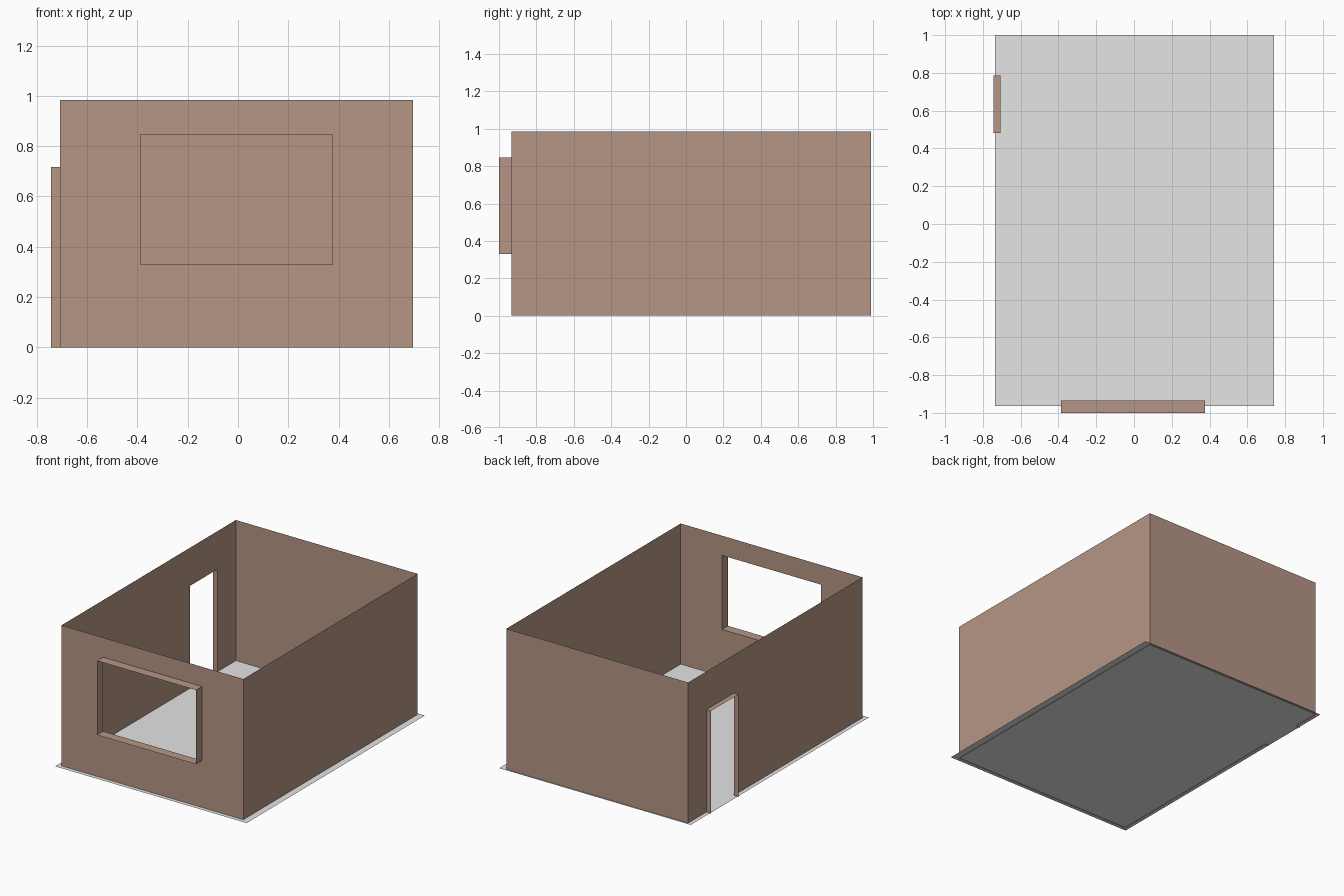
import bpy, bmesh

if "Cube" in bpy.data.objects:
    bpy.data.objects.remove(bpy.data.objects["Cube"])


def material(name, rgb):
    m = bpy.data.materials.new(name)
    m.diffuse_color = (*rgb, 1)
    m.use_nodes = True
    m.node_tree.nodes["Principled BSDF"].inputs["Base Color"].default_value = m.diffuse_color
    return m


BROWN = material("clay brown", (0.468, 0.305, 0.238))
GREY = material("light grey", (0.78, 0.78, 0.78))

# Room extents
X0, X1 = -0.708, 0.695
Y0, Y1 = -0.934, 0.988
TOP = 0.984


def make(name, quads, mat):
    """One object from a list of four-corner faces, welded together."""
    bm = bmesh.new()
    for q in quads:
        bm.faces.new([bm.verts.new(p) for p in q])
    bmesh.ops.remove_doubles(bm, verts=bm.verts, dist=1e-5)
    me = bpy.data.meshes.new(name)
    bm.to_mesh(me)
    bm.free()
    me.materials.append(mat)
    ob = bpy.data.objects.new(name, me)
    bpy.context.collection.objects.link(ob)
    return ob


def wall(name, a0, a1, place, hole=None):
    """Thin sheet wall; hole = (a_min, a_max, z_min, z_max) is left open."""
    us, vs = [a0, a1], [0, TOP]
    if hole:
        us = sorted({a0, a1, hole[0], hole[1]})
        vs = sorted({0, TOP, hole[2], hole[3]})
    quads = []
    for u, u2 in zip(us, us[1:]):
        for v, v2 in zip(vs, vs[1:]):
            if hole and (u, u2, v, v2) == hole:
                continue
            quads.append([place(u, v), place(u2, v), place(u2, v2), place(u, v2)])
    return make(name, quads, BROWN)


def reveal(name, path, inner, outer, closed):
    """Thin lining around an opening, reaching out from the wall."""
    pairs = list(zip(path, path[1:] + path[:1]))
    if not closed:
        pairs.pop()
    make(name, [[inner(*p), inner(*q), outer(*q), outer(*p)] for p, q in pairs], BROWN)


window = (-0.387, 0.376, 0.33, 0.847)
door = (0.482, 0.787, 0, 0.718)

# Walls
wall("front_wall", X0, X1, lambda a, z: (a, Y0, z), window)
wall("back_wall", X1, X0, lambda a, z: (a, Y1, z))
wall("right_wall", Y0, Y1, lambda a, z: (X1, a, z))
wall("left_wall", Y1, Y0, lambda a, z: (X0, a, z), None).name = "left_wall_blank"
bpy.data.objects.remove(bpy.data.objects["left_wall_blank"])
wall("left_wall", Y0, Y1, lambda a, z: (X0, a, z), door)

# Window lining, four sides
a, b, c, d = window
reveal("window_lining", [(a, c), (b, c), (b, d), (a, d)],
       lambda u, z: (u, Y0, z), lambda u, z: (u, -1.0, z), True)

# Door lining, two jambs and a head
a, b, c, d = door
reveal("door_lining", [(a, c), (a, d), (b, d), (b, c)],
       lambda u, z: (X0, u, z), lambda u, z: (-0.744, u, z), False)

# Floor sheet, a little larger than the room
FZ = 0.003
make("floor", [[(-0.737, -0.963, FZ), (0.742, -0.963, FZ),
                (0.742, 1.0, FZ), (-0.737, 1.0, FZ)]], GREY)
